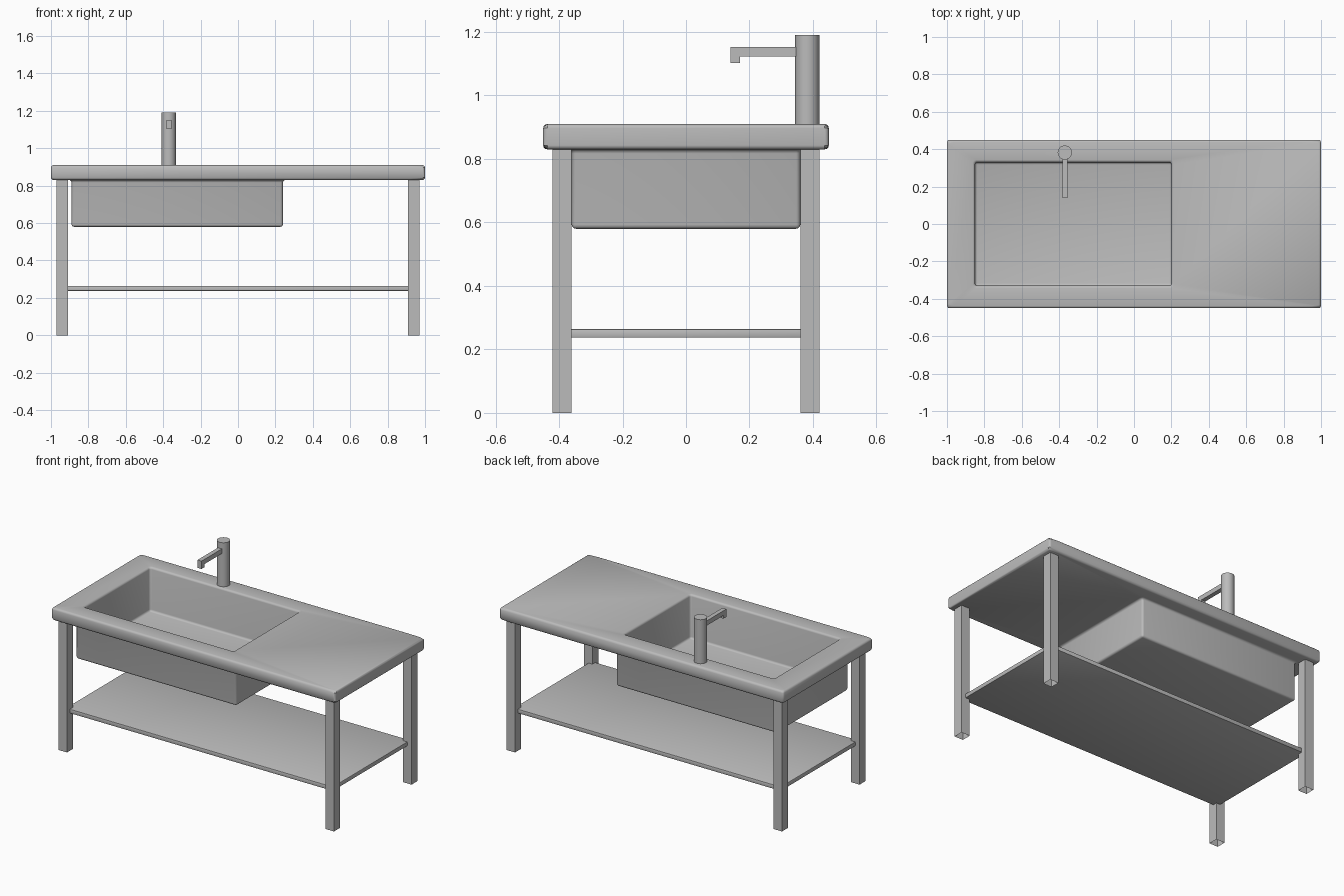
import bpy, bmesh, math

cube = bpy.data.objects.get("Cube")
if cube:
    bpy.data.objects.remove(cube, do_unlink=True)

grey = bpy.data.materials.new("plain_grey")
grey.use_nodes = True
COLOUR = (0.5, 0.5, 0.5, 1)
grey.diffuse_color = COLOUR
grey.node_tree.nodes["Principled BSDF"].inputs["Base Color"].default_value = COLOUR


def finish(name, bm):
    """Turn a bmesh into a smooth shaded object with crisp edges."""
    bmesh.ops.recalc_face_normals(bm, faces=bm.faces)
    mesh = bpy.data.meshes.new(name)
    bm.to_mesh(mesh)
    bm.free()
    mesh.materials.append(grey)
    mesh.shade_smooth()
    mesh.set_sharp_from_angle(angle=math.radians(40))
    obj = bpy.data.objects.new(name, mesh)
    bpy.context.collection.objects.link(obj)
    return obj


def bevel(bm, width, segments=3):
    bmesh.ops.bevel(bm, geom=bm.edges[:], offset=width, segments=segments,
                    profile=0.5, affect='EDGES', clamp_overlap=True)


def box(x, y, z):
    """Box bmesh from (low, high) ranges."""
    bm = bmesh.new()
    bmesh.ops.create_cube(bm, size=1)
    for v in bm.verts:
        for i, (lo, hi) in enumerate((x, y, z)):
            v.co[i] = lo if v.co[i] < 0 else hi
    return bm


# Countertop and basin: one skin lofted through rectangular rings
hole = (-0.85, 0.20, -0.33, 0.33)
slab = (-1.0, 1.0, -0.45, 0.45)
tub = (-0.89, 0.24, -0.36, 0.36)
rings = [(hole, 0.63), (hole, 0.91), (slab, 0.91),
         (slab, 0.83), (tub, 0.83), (tub, 0.58)]
bm = bmesh.new()
loops = []
for (x0, x1, y0, y1), z in rings:
    corners = ((x0, y0), (x1, y0), (x1, y1), (x0, y1))
    loops.append([bm.verts.new((x, y, z)) for x, y in corners])
for a, b in zip(loops, loops[1:]):
    for i in range(4):
        j = (i + 1) % 4
        bm.faces.new((a[i], a[j], b[j], b[i]))
bm.faces.new(loops[0])
bm.faces.new(loops[-1])
bmesh.ops.recalc_face_normals(bm, faces=bm.faces)
bevel(bm, 0.013)
finish("countertop_with_basin", bm)

# Four square tube legs, open at the foot
for sx, side in ((-1, "right"), (1, "left")):
    for sy, end in ((-1, "front"), (1, "back")):
        bm = box(sorted((sx * 0.91, sx * 0.97)), sorted((sy * 0.36, sy * 0.42)), (0, 0.83))
        foot = [f for f in bm.faces if f.calc_center_median().z < 0.01]
        bmesh.ops.recalc_face_normals(bm, faces=bm.faces)
        bmesh.ops.delete(bm, geom=foot, context='FACES_ONLY')
        finish(f"{end}_{side}_leg", bm)

# Lower shelf, running into the middle of the legs
bm = box((-0.94, 0.94), (-0.39, 0.39), (0.237, 0.264))
bevel(bm, 0.004, 2)
finish("lower_shelf", bm)

# Tap column
bm = bmesh.new()
bmesh.ops.create_cone(bm, cap_ends=True, segments=32, radius1=0.038, radius2=0.038, depth=0.29)
bmesh.ops.translate(bm, verts=bm.verts, vec=(-0.37, 0.382, 1.045))
finish("tap_column", bm)

# Spout: an L-shaped profile extruded across its width
profile = ((0.36, 1.152), (0.14, 1.152), (0.14, 1.102),
           (0.17, 1.102), (0.17, 1.122), (0.36, 1.122))
bm = bmesh.new()
face = bm.faces.new([bm.verts.new((-0.383, y, z)) for y, z in profile])
side = bmesh.ops.extrude_face_region(bm, geom=[face])["geom"]
bmesh.ops.translate(bm, vec=(0.028, 0, 0),
                    verts=[v for v in side if isinstance(v, bmesh.types.BMVert)])
finish("tap_spout", bm)
